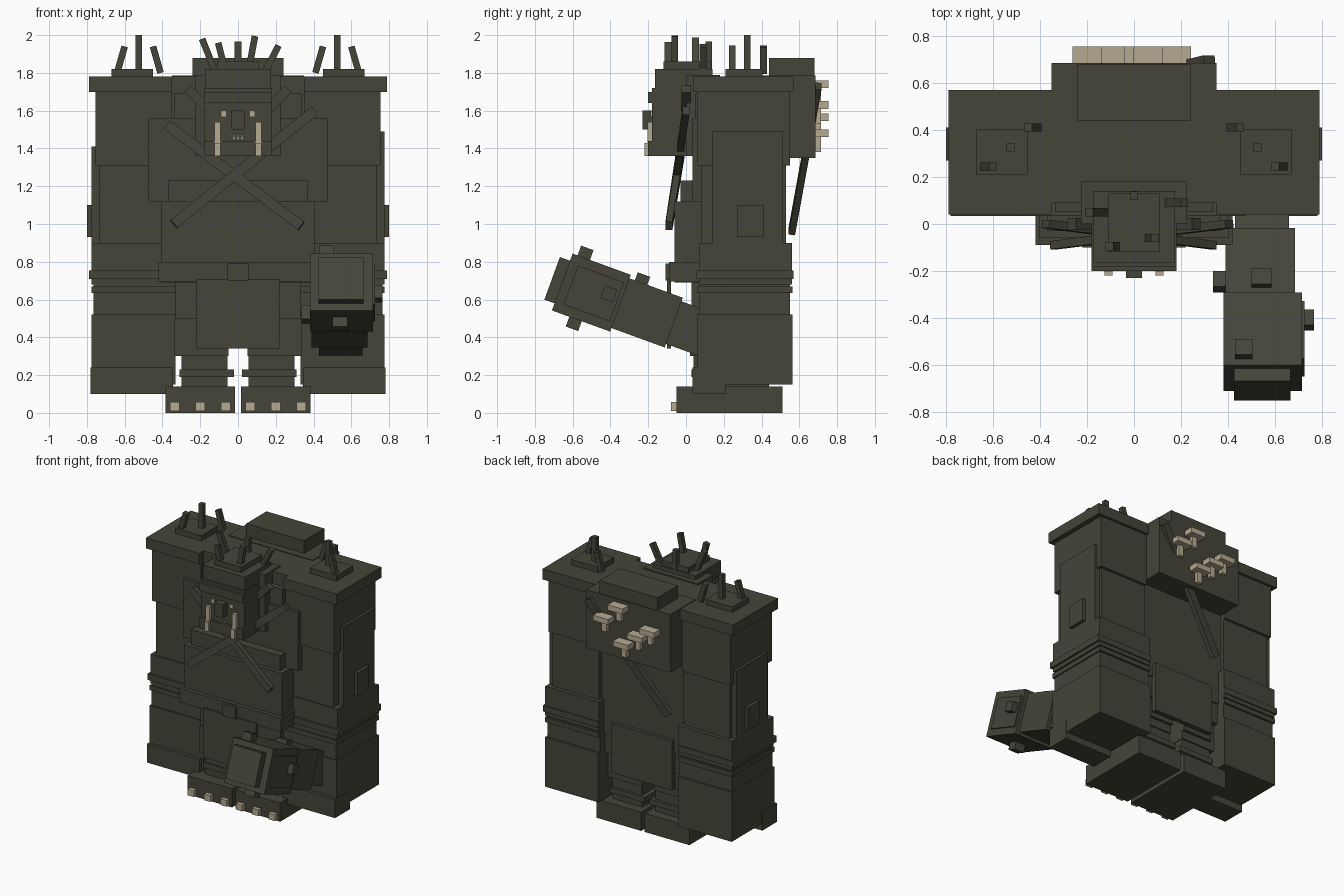
import bpy, bmesh, math
from mathutils import Vector, Matrix

if "Cube" in bpy.data.objects:
    bpy.data.objects.remove(bpy.data.objects["Cube"], do_unlink=True)


def material(name, rgb):
    m = bpy.data.materials.new(name)
    m.use_nodes = True
    m.diffuse_color = (*rgb, 1)
    b = next(n for n in m.node_tree.nodes if n.type == 'BSDF_PRINCIPLED')
    b.inputs["Base Color"].default_value = (*rgb, 1)
    b.inputs["Roughness"].default_value = 0.9
    return m


HIDE = material("dark_olive", (0.060, 0.059, 0.041))
BONE = material("bone", (0.47, 0.41, 0.29))


def block(name, matrix, mat):
    """Unit cube placed by a matrix."""
    bm = bmesh.new()
    bmesh.ops.create_cube(bm, size=1, matrix=matrix)
    me = bpy.data.meshes.new(name)
    bm.to_mesh(me)
    bm.free()
    me.materials.append(mat)
    ob = bpy.data.objects.new(name, me)
    bpy.context.collection.objects.link(ob)
    return ob


def box(name, x, y, z, mat=HIDE):
    """Box from its x, y and z ranges."""
    c = Vector([(a + b) / 2 for a, b in (x, y, z)])
    s = [b - a for a, b in (x, y, z)]
    return block(name, Matrix.Translation(c) @ Matrix.Diagonal((*s, 1)), mat)


def pair(name, x, y, z, mat=HIDE):
    """The same box on both sides of the body."""
    box("left_" + name, x, y, z, mat)
    box("right_" + name, (-x[1], -x[0]), y, z, mat)


def rod(name, p, q, w, d, mat=HIDE, flat=(0, 1, 0)):
    """Square bar from p to q; w across, d along the flat direction."""
    p, q = Vector(p), Vector(q)
    a = (q - p).normalized()
    side = a.cross(Vector(flat)).normalized()
    up = side.cross(a)
    rot = Matrix((side, up, a)).transposed().to_4x4()
    m = Matrix.Translation((p + q) / 2) @ rot
    return block(name, m @ Matrix.Diagonal((w, d, (q - p).length, 1)), mat)


# Torso
box("torso", (-0.36, 0.36), (0.09, 0.50), (0.65, 1.78))
box("chest_plate", (-0.475, 0.475), (0.035, 0.20), (1.12, 1.56))
box("collar", (-0.335, 0.335), (0.05, 0.20), (1.50, 1.69))
box("chest_band", (-0.37, 0.37), (-0.03, 0.15), (1.12, 1.23))
box("belly", (-0.405, 0.405), (-0.06, 0.45), (0.69, 1.12))
box("belt", (-0.42, 0.42), (-0.09, 0.50), (0.695, 0.80))
box("belt_buckle", (-0.055, 0.055), (-0.108, -0.08), (0.70, 0.79))
box("front_loincloth", (-0.22, 0.22), (-0.10, -0.08), (0.34, 0.71))
box("rear_loincloth", (-0.25, 0.25), (0.49, 0.525), (0.38, 0.75))
box("hips", (-0.33, 0.33), (0.03, 0.49), (0.50, 0.72))

# Back pack
box("back_block", (-0.35, 0.35), (0.385, 0.685), (1.35, 1.785))
box("back_hump", (-0.24, 0.24), (0.44, 0.68), (1.78, 1.88))
rod("back_bar", (0.32, 0.70, 1.73), (-0.25, 0.56, 0.96), 0.06, 0.035)
for i, (x, z) in enumerate([(0.06, 1.74), (0.18, 1.63), (-0.20, 1.63),
                            (-0.10, 1.565), (0.015, 1.48)]):
    box(f"back_bone_cap_{i}", (x - 0.062, x + 0.062), (0.685, 0.755),
        (z - 0.02, z + 0.02), BONE)
    box(f"back_bone_stem_{i}", (x - 0.02, x + 0.02), (0.68, 0.715),
        (z - 0.10, z - 0.015), BONE)

# Crossed bars on the chest
rod("cross_bar_a", (-0.375, 0.0, 1.525), (0.335, -0.09, 0.99), 0.055, 0.035)
rod("cross_bar_b", (0.405, 0.0, 1.60), (-0.34, -0.09, 1.0), 0.055, 0.035)

# Head
box("neck", (-0.225, 0.225), (0.0, 0.18), (1.36, 1.79))
box("face", (-0.18, 0.18), (-0.18, 0.10), (1.40, 1.72))
box("jaw", (-0.18, 0.18), (-0.20, 0.08), (1.36, 1.44))
box("brow", (-0.18, 0.18), (-0.20, 0.08), (1.64, 1.70))
box("head_cap", (-0.175, 0.175), (-0.165, 0.14), (1.72, 1.82))
box("head_crown", (-0.11, 0.11), (-0.12, 0.13), (1.82, 1.86))
box("nose", (-0.035, 0.035), (-0.23, -0.17), (1.50, 1.60))
pair("eye", (0.063, 0.088), (-0.187, -0.17), (1.57, 1.597), BONE)
pair("tusk", (0.092, 0.125), (-0.205, -0.17), (1.42, 1.54), BONE)
pair("tusk_root", (0.092, 0.125), (-0.22, -0.17), (1.36, 1.43), BONE)
for i, x in enumerate((-0.02, 0, 0.02)):
    rod(f"tooth_{i}", (x, -0.18, 1.45), (x * 1.3, -0.185, 1.475), 0.009, 0.012, BONE)
for s, side in ((1, "left"), (-1, "right")):
    rod(side + "_ear", (s * 0.15, 0, 1.60), (s * 0.265, 0.0, 1.715), 0.05, 0.05)

# Hair spikes: tip, then how far the base shifts toward the middle
for i, (x, y, z, bx) in enumerate([(-0.19, 0.05, 1.98, -0.11), (-0.105, -0.095, 1.96, -0.06),
                                   (0, 0.12, 1.965, 0), (0.09, -0.06, 1.995, 0.05),
                                   (0.215, 0.09, 1.945, 0.13)]):
    rod(f"hair_spike_{i}", (bx, y, 1.78), (x, y, z), 0.035, 0.035)

# Arms
A = "arm_"
pair(A + "shoulder_cap", (0.35, 0.79), (0.04, 0.57), (1.70, 1.78))
pair(A + "upper", (0.35, 0.755), (0.06, 0.55), (1.31, 1.72))
pair(A + "middle", (0.35, 0.735), (0.08, 0.53), (0.85, 1.32))
pair(A + "elbow", (0.33, 0.775), (0.07, 0.56), (0.68, 0.90))
pair(A + "elbow_band", (0.33, 0.79), (0.055, 0.568), (0.71, 0.755))
pair(A + "wrist", (0.33, 0.765), (0.07, 0.55), (0.50, 0.70))
pair(A + "wrist_band", (0.33, 0.775), (0.06, 0.565), (0.635, 0.67))
pair(A + "lower", (0.33, 0.775), (0.06, 0.565), (0.15, 0.52))
pair(A + "fist_guard", (0.345, 0.78), (0.035, 0.21), (0.10, 0.24))
pair(A + "side_stud", (0.73, 0.80), (0.27, 0.41), (0.93, 1.10))
box("left_side_plate", (0.73, 0.775), (0.14, 0.51), (0.90, 1.49))
box("right_side_plate", (-0.775, -0.73), (0.14, 0.51), (0.90, 1.41))
pair("shoulder_spike_base", (0.45, 0.67), (0.21, 0.405), (1.77, 1.82))
for s, side in ((1, "left"), (-1, "right")):
    for i, (bx, tx, y, z0, z1) in enumerate([(0.525, 0.525, 0.325, 1.80, 2.0),
                                             (0.64, 0.60, 0.245, 1.80, 1.94),
                                             (0.41, 0.45, 0.41, 1.80, 1.94)]):
        rod(f"{side}_shoulder_spike_{i}", (s * bx, y, z0), (s * tx, y, z1), 0.035, 0.035)

# Raised forearm on the left, built along an axis tilted 20 degrees
TILT = (Matrix.Translation((0, -0.065, 0.478)) @ Matrix.Rotation(math.radians(-20), 4, 'X'))
for name, x, u, v in [("link", (0.43, 0.66), (-0.20, 0.05), (-0.12, 0.12)),
                      ("bar", (0.39, 0.685), (0, 0.32), (-0.14, 0.14)),
                      ("fist", (0.38, 0.715), (0.30, 0.628), (-0.16, 0.16)),
                      ("knuckles", (0.425, 0.665), (0.60, 0.685), (-0.12, 0.12)),
                      ("left_plate", (0.70, 0.725), (0.32, 0.58), (-0.11, 0.11)),
                      ("rear_top_stud", (0.50, 0.585), (0.20, 0.27), (0.12, 0.185)),
                      ("front_top_stud", (0.43, 0.505), (0.53, 0.60), (0.14, 0.215)),
                      ("bottom_stud", (0.50, 0.58), (0.46, 0.53), (-0.215, -0.14)),
                      ("outer_stud", (0.68, 0.765), (0.34, 0.41), (-0.01, 0.06)),
                      ("inner_stud", (0.335, 0.40), (0.15, 0.22), (-0.06, 0.02))]:
    ob = box("forearm_" + name, x, (-u[1], -u[0]), v)
    ob.data.transform(TILT)

# Legs and feet
pair("thigh", (0.05, 0.29), (0.04, 0.47), (0.36, 0.68))
pair("knee", (0.05, 0.335), (0.02, 0.45), (0.30, 0.50))
pair("shin", (0.055, 0.30), (0.04, 0.44), (0.12, 0.34))
pair("ankle_band", (0.02, 0.31), (0.03, 0.46), (0.19, 0.23))
pair("foot", (0.015, 0.385), (-0.05, 0.51), (0.0, 0.14))
for i, x in enumerate((0.065, 0.20, 0.335)):
    pair(f"toenail_{i}", (x - 0.026, x + 0.026), (-0.08, -0.04), (0.01, 0.057), BONE)
